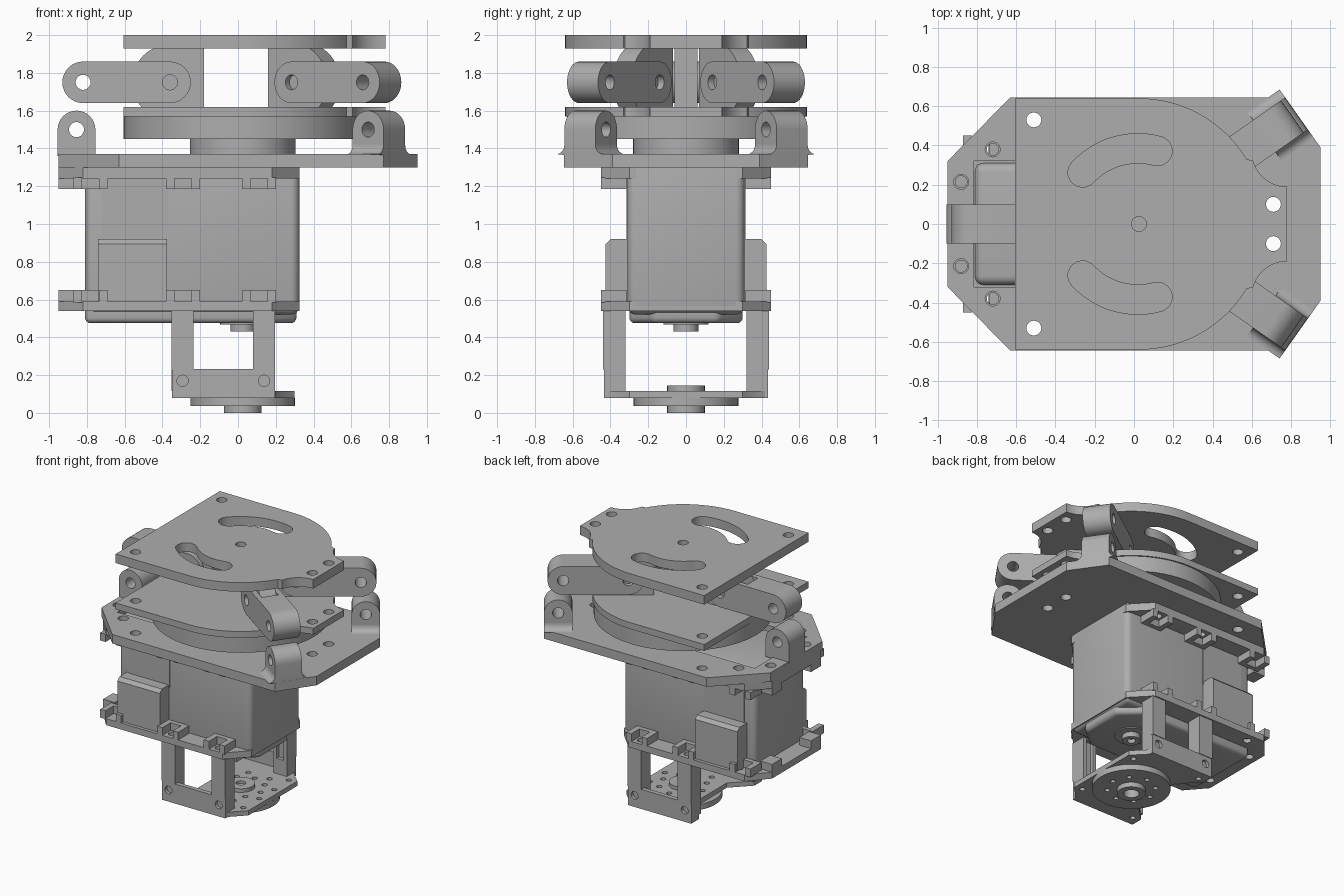
import bpy, bmesh
from math import sin, cos, radians, pi
from mathutils import Matrix

if "Cube" in bpy.data.objects:
    bpy.data.objects.remove(bpy.data.objects["Cube"])

grey = bpy.data.materials.new("matte_grey")
grey.use_nodes = True
COLOUR = (0.42, 0.42, 0.42, 1)
grey.diffuse_color = COLOUR
grey.node_tree.nodes["Principled BSDF"].inputs["Base Color"].default_value = COLOUR

AXIS = 0.025                                  # x of the shaft line
FLAT = Matrix()
SIDE = Matrix.Rotation(pi / 2, 4, 'X')        # profile in x-z, extruded along y


def arc(cx, cy, r, a, b, n=16):
    return [(cx + r * cos(radians(a + (b - a) * i / n)),
             cy + r * sin(radians(a + (b - a) * i / n))) for i in range(n + 1)]


def circle(cx, cy, r, n=32):
    return arc(cx, cy, r, 0, 360, n)[:-1]


def rect(x0, x1, y0, y1):
    return [(x0, y0), (x1, y0), (x1, y1), (x0, y1)]


def mirrored(half):
    """Close an outline by mirroring its y > 0 half."""
    return half + [(x, -y) for x, y in reversed(half)]


def make(name, prisms, cuts=(), bevel=0):
    """One object from prisms (outline, low, high, matrix), minus the cuts."""
    bm = bmesh.new()
    for pts, lo, hi, mat in prisms:
        bottom = [bm.verts.new(mat @ Matrix.Translation((x, y, lo)).translation) for x, y in pts]
        top = [bm.verts.new(mat @ Matrix.Translation((x, y, hi)).translation) for x, y in pts]
        bm.faces.new(bottom[::-1])
        bm.faces.new(top)
        for i in range(len(pts)):
            j = (i + 1) % len(pts)
            bm.faces.new((bottom[i], bottom[j], top[j], top[i]))
    bmesh.ops.recalc_face_normals(bm, faces=bm.faces[:])
    if bevel:
        bmesh.ops.bevel(bm, geom=bm.edges[:], offset=bevel, segments=4,
                        affect='EDGES', profile=0.5)
    mesh = bpy.data.meshes.new(name)
    bm.to_mesh(mesh)
    bm.free()
    mesh.materials.append(grey)
    ob = bpy.data.objects.new(name, mesh)
    bpy.context.collection.objects.link(ob)
    bpy.ops.object.select_all(action='DESELECT')
    bpy.context.view_layer.objects.active = ob
    ob.select_set(True)
    if cuts:
        cutter = make(name + "_cutter", cuts)
        cutter.hide_render = True
        bpy.ops.object.select_all(action='DESELECT')
        bpy.context.view_layer.objects.active = ob
        ob.select_set(True)
        mod = ob.modifiers.new("cut", 'BOOLEAN')
        mod.object, mod.solver = cutter, 'EXACT'
        bpy.ops.object.modifier_apply(modifier=mod.name)
        bpy.data.objects.remove(cutter)
    bpy.ops.object.shade_smooth_by_angle(angle=radians(30))
    return ob


def holes(points, r, lo, hi, mat=FLAT):
    return [(circle(x, y, r, 20), lo, hi, mat) for x, y in points]


def both(points):
    return [(x, s * y) for x, y in points for s in (1, -1)]


# Upper and lower stage plates
stage = mirrored([(-0.605, 0.64)] + arc(AXIS, 0, 0.64, 90, 31, 24) + arc(0.78, 0.37, 0.18, 195, 270))
stage_holes = both([(-0.51, 0.53), (0.71, 0.1)])
slot = arc(0.02, 0, 0.46, 75, 137)
slot += arc(0.02 + 0.385 * cos(radians(137)), 0.385 * sin(radians(137)), 0.075, 137, 317, 10)[1:-1]
slot += arc(0.02, 0, 0.31, 137, 75)
slot += arc(0.02 + 0.385 * cos(radians(75)), 0.385 * sin(radians(75)), 0.075, 255, 435, 10)[1:-1]
slots = [([(x, s * y) for x, y in slot], 1.8, 2.1, FLAT) for s in (1, -1)]
make("top_plate", [(stage, 1.93, 2.0, FLAT)],
     holes(stage_holes + [(AXIS, 0)], 0.038, 1.8, 2.1) + slots)
make("lower_plate", [(stage, 1.57, 1.62, FLAT)], holes(stage_holes, 0.038, 1.5, 1.7))
make("turntable_disc", [(circle(AXIS, 0, 0.63, 72), 1.45, 1.575, FLAT)])
make("turntable_neck", [(circle(AXIS, 0, 0.28, 48), 1.34, 1.455, FLAT)])

# Three hinge sets: inner mount, forked link and outer ear
for label, angle in (("left", 35), ("right", -35), ("rear", 180)):
    frame = Matrix.Translation((AXIS, 0, 0)) @ Matrix.Rotation(radians(angle), 4, 'Z')
    hinge = frame @ SIDE
    make(label + "_hinge_mount",
         [([(0.205, 1.615)] + arc(0.385, 1.75, 0.2, -42, 65) + [(0.205, 1.932)], -0.06, 0.06, hinge)],
         holes([(0.385, 1.75)], 0.04, -1, 1, hinge))
    body = arc(0.385, 1.75, 0.11, 90, 270) + arc(0.845, 1.75, 0.11, -90, 90)
    make(label + "_link", [(body, -0.1, 0.1, hinge)],
         holes([(0.385, 1.75), (0.845, 1.75)], 0.04, -1, 1, hinge)
         + [(rect(0.2, 0.6, 1.5, 2), -0.062, 0.062, hinge)])
    ear = [(0.78, 1.36)] + [(0.98, 1.36)] + arc(0.88, 1.5, 0.1, 0, 180)
    make(label + "_ear", [(ear, -0.1, 0.1, hinge)], holes([(0.88, 1.5)], 0.04, -1, 1, hinge))
    if label != "rear":
        across = frame @ Matrix(((0, 0, 1, 0), (1, 0, 0, 0), (0, 1, 0, 0), (0, 0, 0, 1)))
        prisms = [([(s * x, y) for x, y in [(0.095, 1.365)] + arc(0.15, 1.42, 0.05, 270, 180, 8)],
                   0.78, 0.98, across) for s in (1, -1)]
        make(label + "_ear_fillets", prisms)

# Base plate around the motor body
base = mirrored([(-0.95, 0.32), (-0.63, 0.645), (0.77, 0.645), (0.95, 0.39)])
base_holes = both([(-0.72, 0.38), (-0.88, 0.215)]) + stage_holes
make("base_plate", [(base, 1.3, 1.37, FLAT)],
     holes(base_holes, 0.038, 1.2, 1.5) + [(rect(-0.815, 0.33, -0.32, 0.32), 1.2, 1.5, FLAT)])

# Motor body, end cap, boss and side boxes
make("motor_body", [(rect(-0.81, 0.325, -0.31, 0.31), 0.52, 1.35, FLAT)], bevel=0.045)
cap = mirrored([(-0.81, 0.3), (0.16, 0.3), (0.31, 0.17)])
make("motor_end_cap", [(cap, 0.475, 0.62, FLAT)], bevel=0.03)
make("motor_boss", [(circle(AXIS, 0, 0.065), 0.43, 0.5, FLAT)], holes([(AXIS, 0)], 0.03, 0.4, 0.46))
make("motor_boss_ring", [(circle(AXIS, 0, 0.12), 0.468, 0.5, FLAT)])
for label, s in (("front", -1), ("back", 1)):
    pts = [(s * y, z) for y, z in ((0.29, 0.57), (0.425, 0.57), (0.425, 0.895), (0.4, 0.92), (0.29, 0.92))]
    along = Matrix(((0, 0, 1, 0), (1, 0, 0, 0), (0, 1, 0, 0), (0, 0, 0, 1)))
    make(label + "_side_box", [(pts, -0.74, -0.375, along)])
    make(label + "_side_panel", [(rect(-0.72, -0.37, min(s * 0.3, s * 0.316), max(s * 0.3, s * 0.316)),
                                  0.9, 1.25, FLAT)])

# Two mounting frames with open clips along their edges
outline = mirrored([(-0.95, 0.3), (-0.82, 0.45), (0.18, 0.45), (0.325, 0.3)])
for label, lo, hi, clip_lo, clip_hi in (("upper", 1.24, 1.3, 1.185, 1.245),
                                        ("lower", 0.54, 0.59, 0.585, 0.65)):
    make(label + "_frame", [(outline, lo, hi, FLAT)],
         holes(both([(-0.72, 0.38), (-0.88, 0.215), (-0.29, 0.39), (0.11, 0.39)]), 0.03, lo - 0.1, hi + 0.1)
         + [(rect(-0.8, 0.31, -0.3, 0.3), lo - 0.1, hi + 0.1, FLAT)])
    for cx in (-0.78, -0.29, 0.11):
        prisms = []
        for s in (1, -1):
            clip = [(-0.09, 0.315), (0.09, 0.315), (0.09, 0.45), (0.045, 0.45),
                    (0.045, 0.35), (-0.045, 0.35), (-0.045, 0.45), (-0.09, 0.45)]
            prisms.append(([(cx + x, s * y) for x, y in clip], clip_lo, clip_hi, FLAT))
        make(label + "_clips", prisms)
    make(label + "_end_clips", [(rect(-0.95, -0.85, *sorted((s * 0.18, s * 0.3))), clip_lo, clip_hi, FLAT)
                                for s in (1, -1)])

# Four standoff posts
for label, cx in (("inner", 0.138), ("outer", -0.293)):
    make(label + "_posts", [(rect(cx - 0.058, cx + 0.058, *sorted((s * 0.32, s * 0.44))), 0.23, 0.545, FLAT)
                            for s in (1, -1)],
         [(rect(cx - 0.03, cx + 0.03, *sorted((s * 0.3, s * 0.35))), 0.2, 0.53, FLAT) for s in (1, -1)])
    make(label + "_post_feet", [(rect(cx - 0.058, cx + 0.058, *sorted((s * 0.32, s * 0.41))), 0.115, 0.235, FLAT)
                                for s in (1, -1)])

# U-shaped bracket below the motor, with a perforated floor
floor = mirrored([(-0.35, 0.34), (-0.35, 0.435), (0.19, 0.435), (0.2, 0.4), (0.3, 0.3)])
floor = floor + [(-0.21, -0.2), (-0.21, 0.2)]
ring = [(AXIS + 0.17 * cos(a * pi / 4), 0.17 * sin(a * pi / 4)) for a in range(8)]
outer_ring = [(AXIS + 0.24 * cos((a + 0.5) * pi / 4), 0.24 * sin((a + 0.5) * pi / 4)) for a in range(8)]
make("bracket_floor", [(floor, 0.08, 0.117, FLAT)],
     holes(ring + [p for p in outer_ring if p[0] > -0.18], 0.02, 0, 0.2)
     + holes(both([(-0.29, 0.36), (0.24, 0.28)]), 0.02, 0, 0.2))
make("bracket_walls", [(rect(-0.35, 0.195, *sorted((s * 0.4, s * 0.435))), 0.08, 0.232, FLAT) for s in (1, -1)],
     holes([(-0.293, 0.17), (0.138, 0.17)], 0.03, -1, 1, SIDE))

# Output horn and hub
make("horn_disc", [(circle(AXIS, 0, 0.277, 48), 0.037, 0.08, FLAT)],
     holes(ring, 0.018, 0, 0.2) + [(circle(AXIS, 0, 0.058), 0, 0.2, FLAT)])
make("horn_hub", [(circle(AXIS, 0, 0.1), 0.0, 0.145, FLAT)],
     [(circle(AXIS, 0, 0.055, 24), -0.1, 0.11, FLAT), (circle(AXIS, 0, 0.035, 24), 0.125, 0.2, FLAT)])
